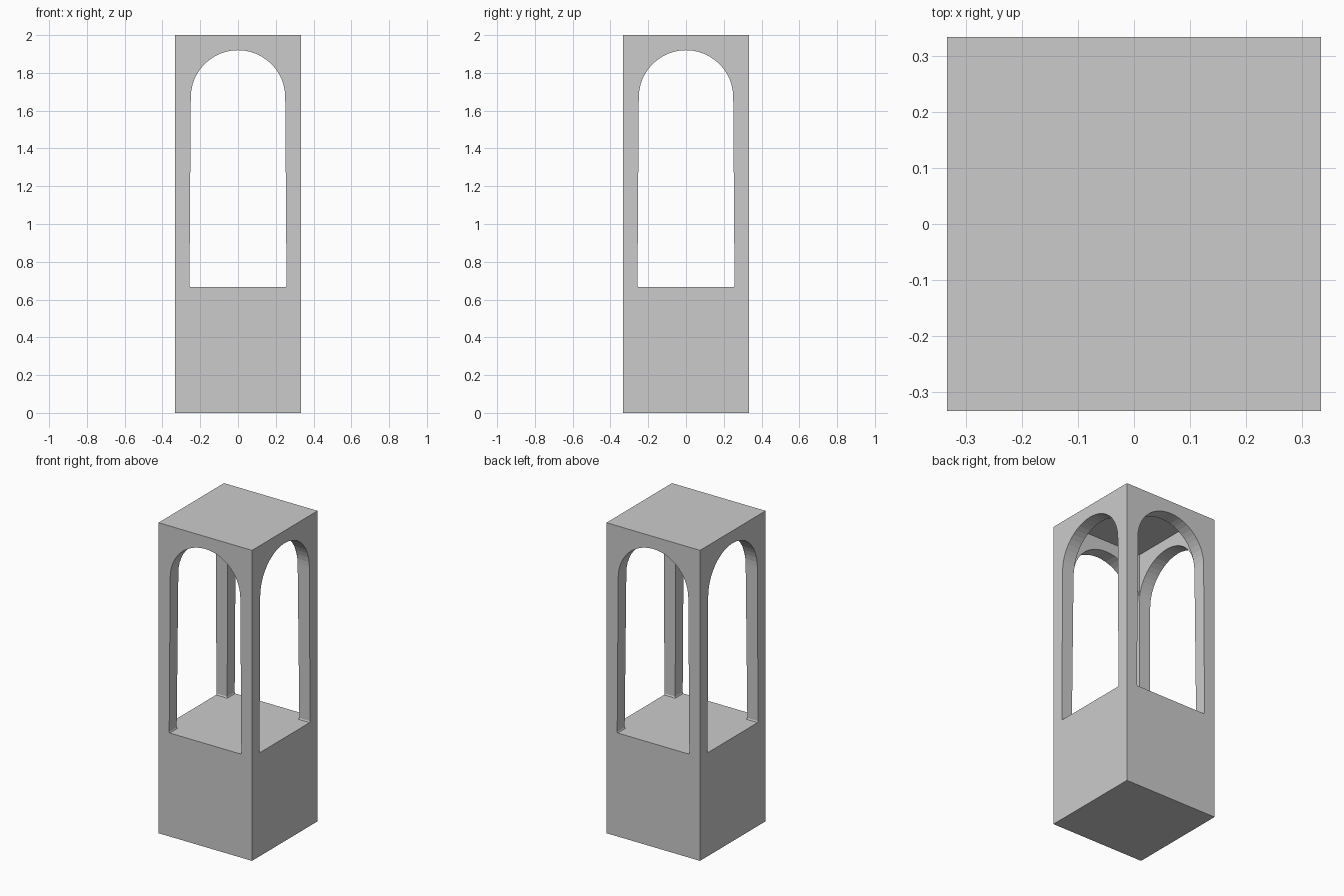
import bpy, bmesh, math
from mathutils import Matrix

if "Cube" in bpy.data.objects:
    bpy.data.objects.remove(bpy.data.objects["Cube"])

HALF = 1 / 3        # half width of the tower
FLOOR = 2 / 3       # top of the solid base
INNER = 0.25        # half width of the hollow chamber
SPRING, R = 1.67, 0.25


def prism(name, outline, depth_vec, matrix=Matrix()):
    """Extrude a closed outline along a vector into a solid."""
    bm = bmesh.new()
    face = bm.faces.new([bm.verts.new(p) for p in outline])
    ext = bmesh.ops.extrude_face_region(bm, geom=[face])
    moved = [g for g in ext["geom"] if isinstance(g, bmesh.types.BMVert)]
    bmesh.ops.translate(bm, verts=moved, vec=depth_vec)
    bm.transform(matrix)
    bmesh.ops.recalc_face_normals(bm, faces=bm.faces)
    mesh = bpy.data.meshes.new(name)
    bm.to_mesh(mesh)
    bm.free()
    obj = bpy.data.objects.new(name, mesh)
    bpy.context.collection.objects.link(obj)
    return obj


def box(name, h, z0, z1):
    return prism(name, [(-h, -h, z0), (h, -h, z0), (h, h, z0), (-h, h, z0)], (0, 0, z1 - z0))


# Tower block: solid base, four corner posts and thin roof remain after cutting
tower = box("tower", HALF, 0, 2)

# Hollow chamber under the roof
cutters = [box("chamber_cutter", INNER - 0.0005, FLOOR, 1.99)]

# Arched openings, slightly wider at the sill, cut through both ways
arch = [(-0.253, -0.5, FLOOR), (-0.257, -0.5, FLOOR + 0.008)]
arch += [(-R * math.cos(math.pi * i / 24), -0.5, SPRING + R * math.sin(math.pi * i / 24))
         for i in range(25)]
arch += [(0.257, -0.5, FLOOR + 0.008), (0.253, -0.5, FLOOR)]
for name, turn in (("front_back_arch_cutter", 0), ("side_arch_cutter", 90)):
    cutters.append(prism(name, arch, (0, 1, 0), Matrix.Rotation(math.radians(turn), 4, 'Z')))

for c in cutters:
    mod = tower.modifiers.new(c.name, 'BOOLEAN')
    mod.operation = 'DIFFERENCE'
    mod.solver = 'EXACT'
    mod.object = c
    c.hide_render = True
    c.hide_set(True)
